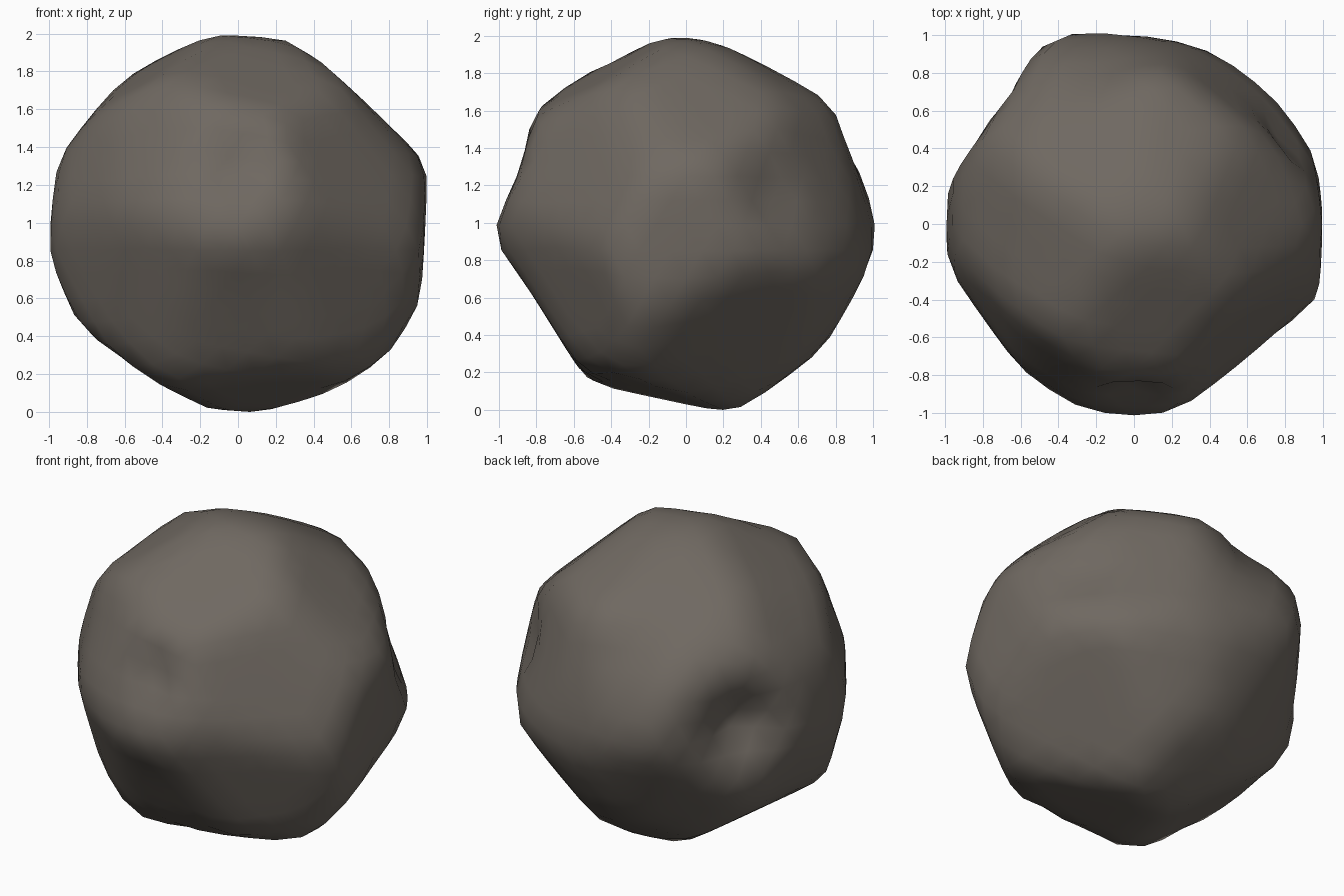
import bpy, bmesh
from mathutils import Vector

if "Cube" in bpy.data.objects:
    bpy.data.objects.remove(bpy.data.objects["Cube"])

# Worn flats of the boulder: outward direction and distance from the centre
FLATS = [
    # upper flats
    ((.05, .1, 1), 1), ((-.2, .47, .85), .94), ((.24, .45, .86), .955),
    ((-.5, -.15, .85), .945), ((.66, .08, .74), .925), ((.14, -.5, .85), .925),
    ((-.78, 0, .62), .97), ((-.55, .6, .58), 1.03), ((-.49, -.79, .37), .95),
    # side flats
    ((.64, -.69, .33), .885), ((.76, -.3, .57), .97),
    ((-.8, -.54, .26), .94), ((-.79, -.57, -.22), .925), ((0, -.95, .25), .96),
    ((.55, -.78, -.29), .905), ((1, 0, -.05), .99), ((.8, .54, .22), .95),
    ((.58, .77, .28), .915), ((.2, .95, .1), .98), ((.05, .95, .32), .965),
    ((-.82, .57, 0), .955), ((-1, 0, .1), .99), ((-.9, .15, -.4), .965),
    # lower flats
    ((-.49, -.79, -.37), .92), ((0, -.85, -.53), .895), ((.1, -.25, -.97), .915),
    ((-.56, .07, -.82), .905), ((.68, .35, -.64), .905), ((-.1, .56, -.82), .96),
    ((-.43, .72, -.5), .94), ((.37, .77, -.51), .96), ((-.1, .88, -.45), .965),
]
# Dents (positive depth) and bulges (negative depth): direction, radius, depth
DENTS = [
    ((.02, -.9, .36), .15, .08), ((-.81, .55, .06), .2, .19),
    ((-.22, .79, .52), .2, .08), ((.79, .47, .18), .16, .06),
    ((0, -1, -.05), .2, -.025),
]
FLATS = [(Vector(n).normalized(), d) for n, d in FLATS]
DENTS = [(Vector(n).normalized(), r, h) for n, r, h in DENTS]
SHARP = 38
LIMIT = 1.09


def radius(u):
    """Softly blended distance to the nearest flat, less the dents."""
    total = LIMIT ** -SHARP
    for n, d in FLATS:
        total += (max(n.dot(u), 0) / d) ** SHARP
    r = total ** (-1 / SHARP)
    for n, size, depth in DENTS:
        r -= depth * 2.718 ** -(((u - n).length / size) ** 2)
    return r


# Boulder body, resting on the ground
bm = bmesh.new()
bmesh.ops.create_icosphere(bm, subdivisions=4, radius=1)
for v in bm.verts:
    u = v.co.normalized()
    v.co = u * radius(u)
lowest = min(v.co.z for v in bm.verts)
bmesh.ops.translate(bm, verts=bm.verts, vec=(0, 0, -lowest))
for f in bm.faces:
    f.smooth = True

mesh = bpy.data.meshes.new("boulder")
bm.to_mesh(mesh)
bm.free()
boulder = bpy.data.objects.new("boulder", mesh)
bpy.context.collection.objects.link(boulder)

# Stone colour
stone = bpy.data.materials.new("warm_grey_stone")
stone.use_nodes = True
colour = (.16, .14, .12, 1)
stone.diffuse_color = colour
bsdf = stone.node_tree.nodes["Principled BSDF"]
bsdf.inputs["Base Color"].default_value = colour
bsdf.inputs["Roughness"].default_value = .9
mesh.materials.append(stone)
